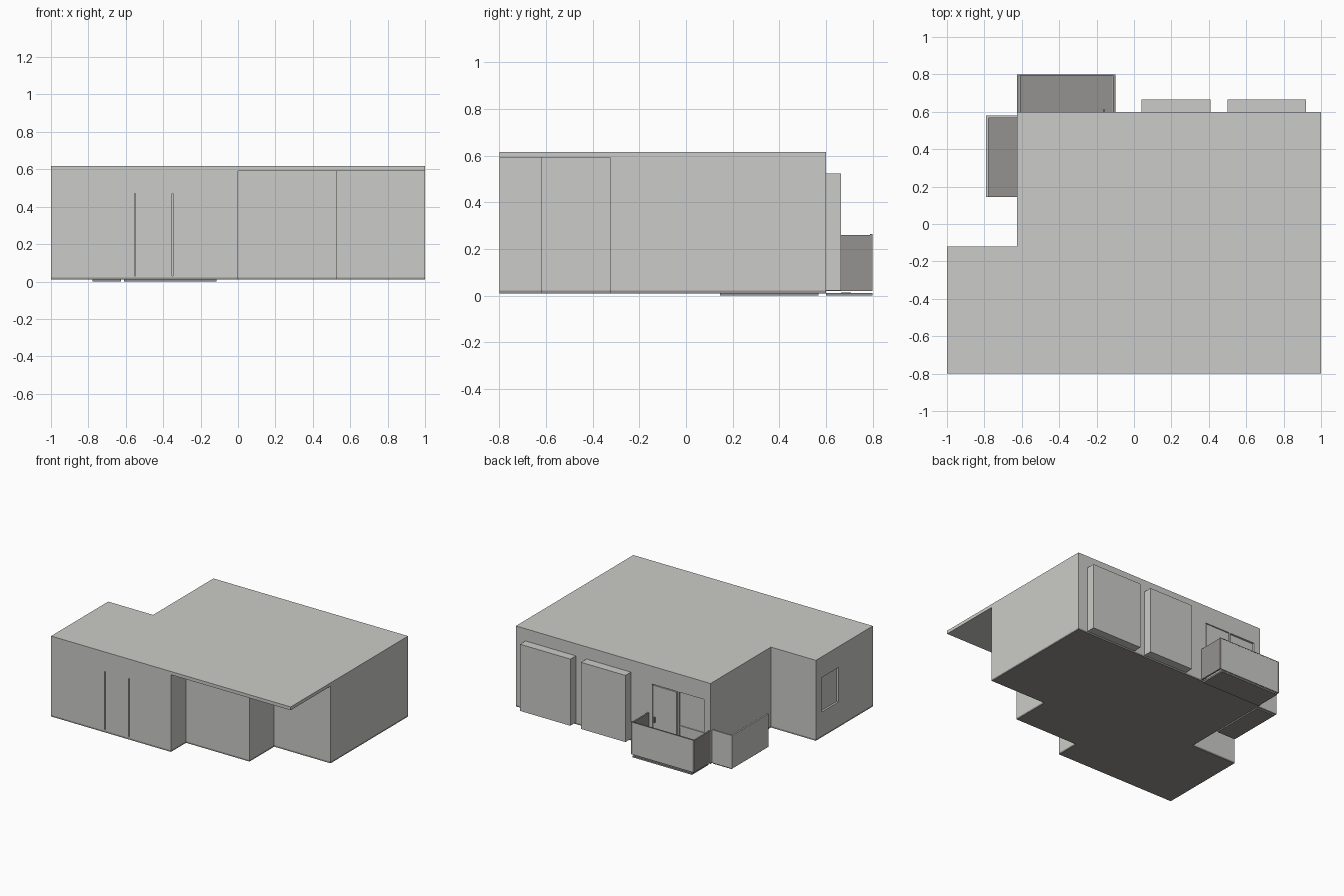
import bpy
import bmesh

cube = bpy.data.objects.get("Cube")
if cube:
    bpy.data.objects.remove(cube, do_unlink=True)


def material(name, color):
    mat = bpy.data.materials.new(name)
    mat.use_nodes = True
    mat.diffuse_color = (*color, 1)
    mat.node_tree.nodes["Principled BSDF"].inputs["Base Color"].default_value = (*color, 1)
    return mat


LIGHT = material("light grey", (0.60, 0.60, 0.58))
DARK = material("dark grey", (0.30, 0.29, 0.28))


def prism(name, outline, z0, z1, mat):
    """Extrude a plan outline from z0 up to z1."""
    bm = bmesh.new()
    face = bm.faces.new([bm.verts.new((x, y, z0)) for x, y in outline])
    top = bmesh.ops.extrude_face_region(bm, geom=[face])["geom"]
    verts = [v for v in top if isinstance(v, bmesh.types.BMVert)]
    bmesh.ops.translate(bm, verts=verts, vec=(0, 0, z1 - z0))
    bmesh.ops.recalc_face_normals(bm, faces=bm.faces)
    mesh = bpy.data.meshes.new(name)
    bm.to_mesh(mesh)
    bm.free()
    mesh.materials.append(mat)
    obj = bpy.data.objects.new(name, mesh)
    bpy.context.collection.objects.link(obj)
    return obj


def box(name, x, y, z, mat):
    outline = [(x[0], y[0]), (x[1], y[0]), (x[1], y[1]), (x[0], y[1])]
    return prism(name, outline, *z, mat)


def carve(target, x, y, z):
    """Cut a box-shaped recess into the target."""
    cutter = box("cutter", x, y, z, LIGHT)
    cutter.hide_render = True
    mod = target.modifiers.new("recess", "BOOLEAN")
    mod.operation = "DIFFERENCE"
    mod.solver = "EXACT"
    mod.object = cutter
    bpy.context.view_layer.objects.active = target
    bpy.ops.object.modifier_apply(modifier=mod.name)
    bpy.data.objects.remove(cutter, do_unlink=True)


# Stepped front, shared by the walls and the floor
notch = [(1, 0.6), (-0.625, 0.6), (-0.625, -0.12), (-1, -0.12)]
steps = [(-1, -0.8), (0, -0.8), (0, -0.62), (0.53, -0.62), (0.53, -0.325), (1, -0.325)]
walls = prism("walls", steps + notch, 0.022, 0.592, LIGHT)
prism("floor_slab", steps + notch, 0.01, 0.022, DARK)

# Flat roof overhanging the stepped front
prism("roof", [(-1, -0.8), (1, -0.8)] + notch, 0.592, 0.617, LIGHT)

# Front door outline
for x in (-0.55, -0.35):
    carve(walls, (x - 0.003, x + 0.003), (-0.9, -0.79), (0.03, 0.47))

# Balcony door outline and the recessed window beside it
for x in (-0.142, -0.345):
    carve(walls, (x - 0.003, x + 0.003), (0.59, 0.7), (0.03, 0.476))
carve(walls, (-0.35, -0.137), (0.59, 0.7), (0.476, 0.482))
carve(walls, (-0.57, -0.36), (0.585, 0.7), (0.03, 0.482))
box("balcony_window_rail", (-0.57, -0.36), (0.58, 0.592), (0.21, 0.225), LIGHT)
box("door_handle", (-0.165, -0.155), (0.6, 0.612), (0.2, 0.24), DARK)

# Side window
carve(walls, (-1.1, -0.985), (-0.39, -0.19), (0.2, 0.46))

# Bay boxes on the back wall
for i, x in enumerate([(0.04, 0.41), (0.5, 0.92)]):
    box(f"bay_{i + 1}", x, (0.595, 0.665), (0.022, 0.525), LIGHT)

# Back balcony: light panel between dark ends
box("back_balcony_floor", (-0.61, -0.115), (0.6, 0.8), (0, 0.012), DARK)
box("back_balcony_panel", (-0.613, -0.112), (0.792, 0.799), (0.02, 0.26), LIGHT)
box("back_balcony_rail", (-0.625, -0.1), (0.79, 0.8), (0.26, 0.265), DARK)
for side, x in (("right", (-0.625, -0.613)), ("left", (-0.112, -0.1))):
    box(f"back_balcony_{side}_end", x, (0.6, 0.8), (0.02, 0.26), DARK)
box("floor_drain", (-0.265, -0.22), (0.665, 0.707), (0.012, 0.014), DARK)

# Side balcony: light parapet, open towards the front
box("side_balcony_floor", (-0.778, -0.625), (0.145, 0.568), (0, 0.012), DARK)
box("side_balcony_panel", (-0.79, -0.778), (0.145, 0.58), (0.01, 0.26), LIGHT)
box("side_balcony_end", (-0.778, -0.625), (0.568, 0.58), (0.01, 0.26), LIGHT)
